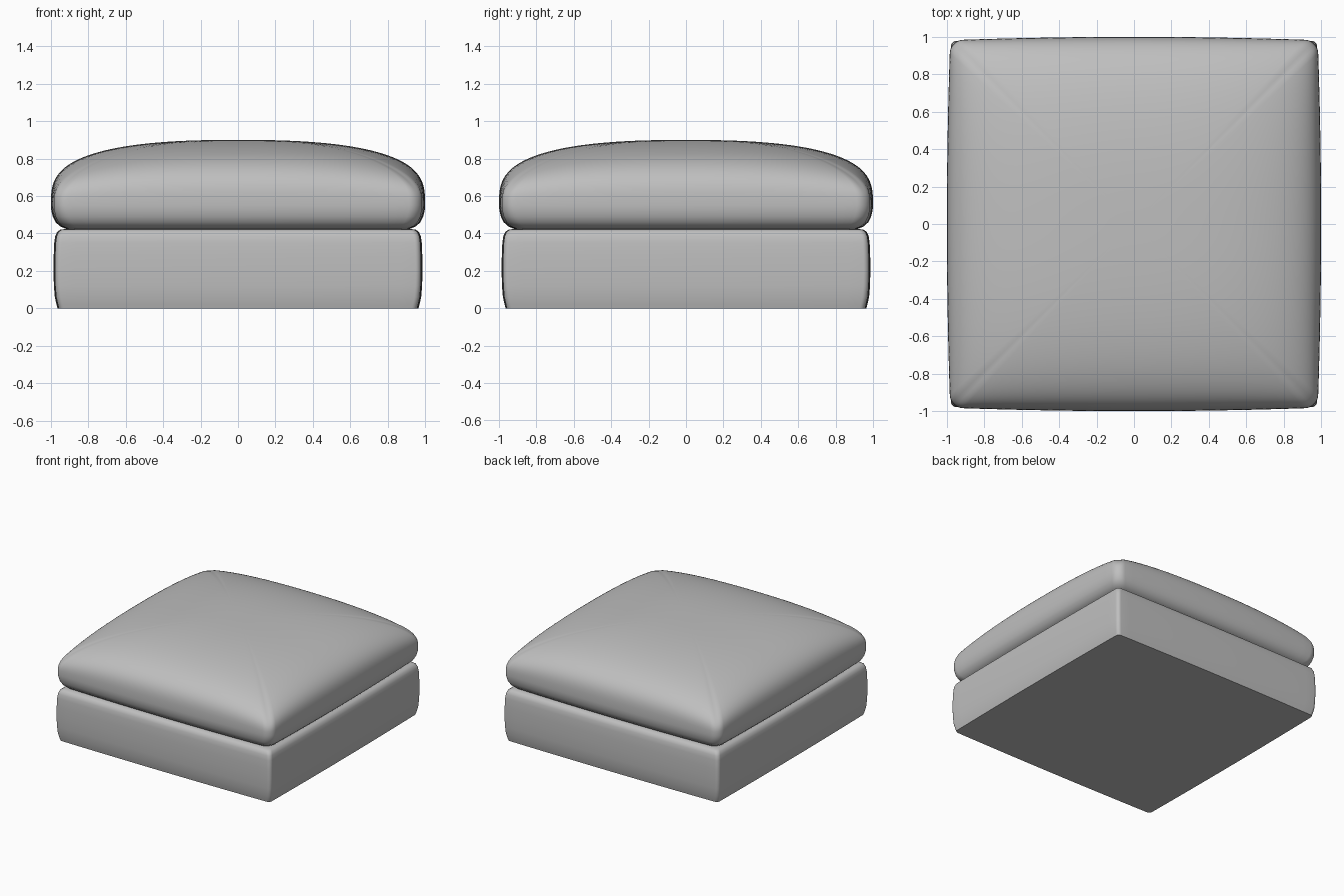
import bpy, bmesh, math

if "Cube" in bpy.data.objects:
    bpy.data.objects.remove(bpy.data.objects["Cube"])

grey = bpy.data.materials.new("grey fabric")
grey.diffuse_color = (0.52, 0.52, 0.52, 1)
grey.use_nodes = True
grey.node_tree.nodes["Principled BSDF"].inputs["Base Color"].default_value = grey.diffuse_color


def outline(radius, bow, arc=8, edge=24):
    """Rounded unit square whose sides bow out slightly."""
    pts = []
    c = 1 - radius
    for k in range(4):
        quarter = []
        for i in range(arc + 1):
            a = math.pi / 2 * i / arc
            quarter.append((c + radius * math.cos(a), c + radius * math.sin(a)))
        for i in range(1, edge):
            quarter.append((c - 2 * c * i / edge, 1.0))
        for x, y in quarter:
            for _ in range(k):
                x, y = -y, x
            pts.append((x * (1 - bow * y * y), y * (1 - bow * x * x)))
    return pts


def loft(name, shape, rings, angle):
    """Skin stacked rings; each ring is (half width, height function)."""
    bm = bmesh.new()
    rows = [[bm.verts.new((x * s, y * s, zf(x * s, y * s))) for x, y in shape]
            for s, zf in rings]
    n = len(shape)
    for a, b in zip(rows, rows[1:]):
        for i in range(n):
            j = (i + 1) % n
            bm.faces.new((a[i], a[j], b[j], b[i]))
    bm.faces.new(rows[0][::-1])
    bm.faces.new(rows[-1])
    bmesh.ops.recalc_face_normals(bm, faces=bm.faces)
    mesh = bpy.data.meshes.new(name)
    bm.to_mesh(mesh)
    bm.free()
    mesh.materials.append(grey)
    ob = bpy.data.objects.new(name, mesh)
    bpy.context.collection.objects.link(ob)
    bpy.context.view_layer.objects.active = ob
    ob.select_set(True)
    bpy.ops.object.shade_smooth_by_angle(angle=math.radians(angle))
    ob.select_set(False)
    return ob


def level(z):
    return lambda x, y: z


# Base: softly bulged box with a rounded top rim
base = [(0.965, 0), (0.970, 0.02), (0.979, 0.06), (0.984, 0.12), (0.986, 0.2),
        (0.985, 0.28), (0.982, 0.35), (0.977, 0.385), (0.967, 0.408),
        (0.950, 0.42), (0.92, 0.424), (0.8, 0.425)]
loft("base", outline(0.03, 0.008), [(s, level(z)) for s, z in base], 50)


# Cushion: tucked underside, full sides and a crowned top falling to the corners
def crown(u):
    return max(0.0, 1 - abs(u) ** 2.5) ** 0.316


def top(r):
    return lambda x, y: 0.55 + 0.35 * crown(r) * crown(0.92 * min(abs(x), abs(y)))


under = [(0.85, 0.422), (0.92, 0.425), (0.95, 0.437), (0.975, 0.46),
         (0.99, 0.49), (0.998, 0.525)]
rings = [(s, level(z)) for s, z in under]
steps = 36
for i in range(steps):
    r = math.cos(math.pi / 2 * i / steps)
    rings.append((r, top(r)))
loft("cushion", outline(0.07, 0.018), rings, 60)
